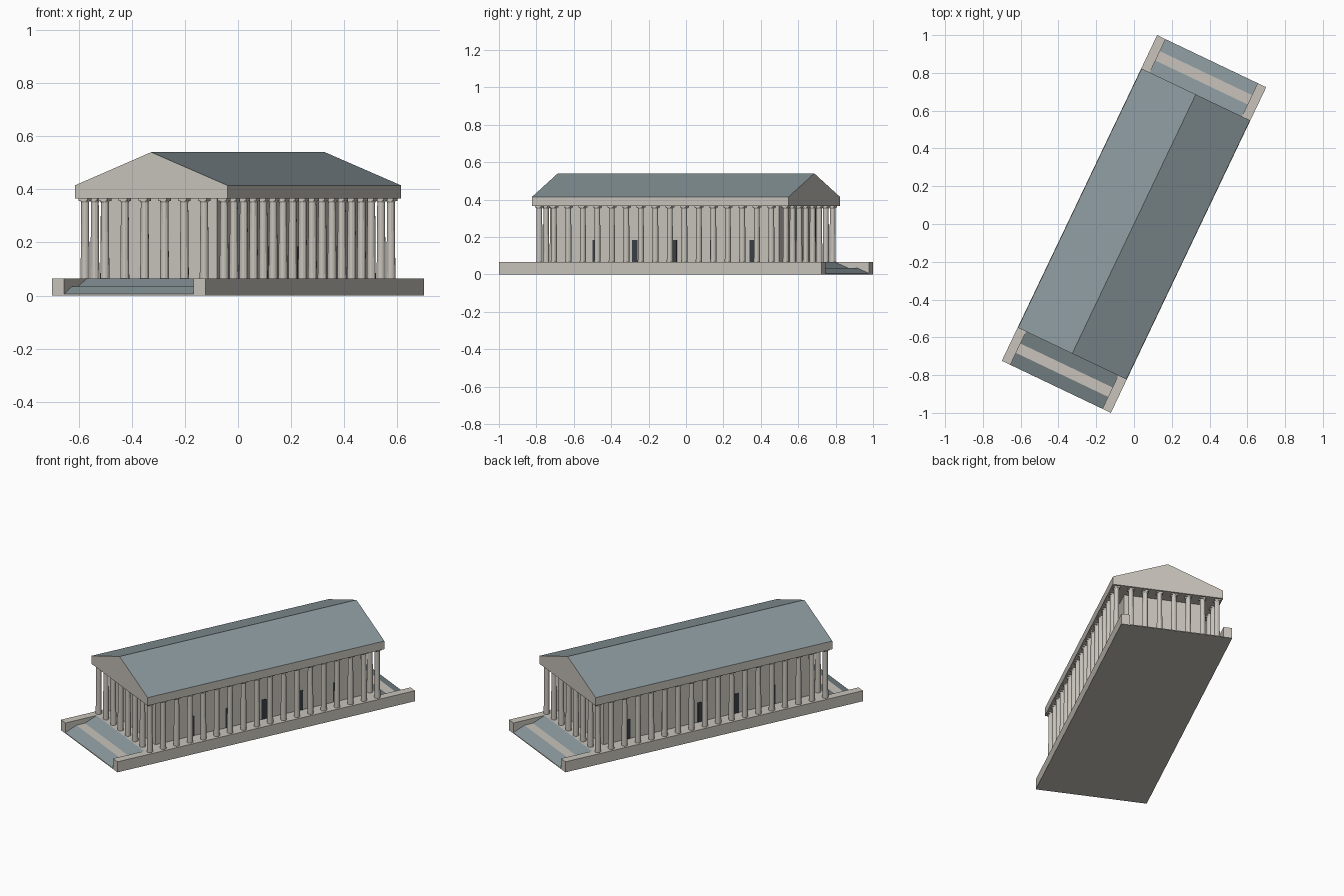
import bpy, bmesh, math
from mathutils import Matrix

if "Cube" in bpy.data.objects:
    bpy.data.objects.remove(bpy.data.objects["Cube"])

TURN = Matrix.Rotation(math.radians(-25.5), 4, 'Z')   # whole temple is turned on plan


def mat(name, col):
    m = bpy.data.materials.new(name)
    m.diffuse_color = (*col, 1)
    m.use_nodes = True
    m.node_tree.nodes["Principled BSDF"].inputs["Base Color"].default_value = m.diffuse_color
    return m


STONE = mat("stone", (0.58, 0.55, 0.50))
SLATE = mat("slate", (0.25, 0.31, 0.33))
DARK = mat("dark", (0.04, 0.05, 0.06))


def finish(name, bm, mats):
    bmesh.ops.recalc_face_normals(bm, faces=bm.faces)
    me = bpy.data.meshes.new(name)
    bm.to_mesh(me)
    bm.free()
    for m in mats:
        me.materials.append(m)
    return place(name, me, Matrix())


def place(name, me, local):
    ob = bpy.data.objects.new(name, me)
    ob.matrix_world = TURN @ local
    bpy.context.collection.objects.link(ob)
    return ob


def add_box(bm, x0, x1, y0, y1, z0, z1):
    m = Matrix.Translation(((x0 + x1) / 2, (y0 + y1) / 2, (z0 + z1) / 2))
    bmesh.ops.create_cube(bm, size=1, matrix=m @ Matrix.Diagonal((x1 - x0, y1 - y0, z1 - z0, 1)))


def box(name, *dims, m=STONE):
    bm = bmesh.new()
    add_box(bm, *dims)
    return finish(name, bm, [m])


def prism(name, pts, d):
    """Closed profile pushed along d; sloping faces become slate."""
    bm = bmesh.new()
    f = bm.faces.new([bm.verts.new(p) for p in pts])
    r = bmesh.ops.extrude_face_region(bm, geom=[f])
    verts = [v for v in r["geom"] if isinstance(v, bmesh.types.BMVert)]
    bmesh.ops.translate(bm, verts=verts, vec=d)
    bmesh.ops.recalc_face_normals(bm, faces=bm.faces)
    for f in bm.faces:
        if 0.1 < f.normal.z < 0.99:
            f.material_index = 1
    return finish(name, bm, [STONE, SLATE])


HL, HW, TOP, EAVE = 0.955, 0.32, 0.065, 0.365

# platform with stepped ramps at both ends
half = [(HL, 0), (HL, 0.005), (0.885, 0.035), (0.83, 0.035), (0.755, TOP)]
profile = half + [(-y, z) for y, z in reversed(half)]
prism("platform", [(-0.27, y, z) for y, z in profile], (0.54, 0, 0))
for s, n in ((-1, "left"), (1, "right")):
    a, b = sorted((s * 0.27, s * HW))
    box(n + "_side_wall", a, b, -HL, HL, 0, TOP)

# inner hall with doorways along both sides
CW, CL = 0.228, 0.66
box("inner_hall", -CW, CW, -CL, CL, TOP, EAVE)
for s in (-1, 1):
    for k in range(-2, 3):
        y = 0.038 + k * 0.232
        a, b = sorted((s * (CW - 0.004), s * (CW + 0.003)))
        box("doorway", a, b, y - 0.0165, y + 0.0165, TOP, 0.185, m=DARK)

# column: tapered shaft with a flared capital and square top block
bm = bmesh.new()
for r0, r1, z0, z1 in ((0.017, 0.0145, TOP, 0.35), (0.0145, 0.018, 0.35, 0.357)):
    bmesh.ops.create_cone(bm, cap_ends=True, segments=12, radius1=r0, radius2=r1, depth=z1 - z0,
                          matrix=Matrix.Translation((0, 0, (z0 + z1) / 2)))
add_box(bm, -0.018, 0.018, -0.018, 0.018, 0.357, EAVE)
CX, CY, NX, NY = 0.29, 0.73, 8, 18
spots = [(-CX + 2 * CX * i / (NX - 1), -CY + 2 * CY * j / (NY - 1))
         for i in range(NX) for j in range(NY) if i in (0, NX - 1) or j in (0, NY - 1)]
first = finish("column", bm, [STONE])
first.matrix_world = TURN @ Matrix.Translation((*spots[0], 0))
for p in spots[1:]:
    place("column", first.data, Matrix.Translation((*p, 0)))

# beam band and gabled roof
RW, RL = 0.318, 0.76
prism("gabled_roof", [(-RW, -RL, EAVE), (RW, -RL, EAVE), (RW, -RL, 0.415),
                      (0, -RL, 0.54), (-RW, -RL, 0.415)], (0, 2 * RL, 0))
